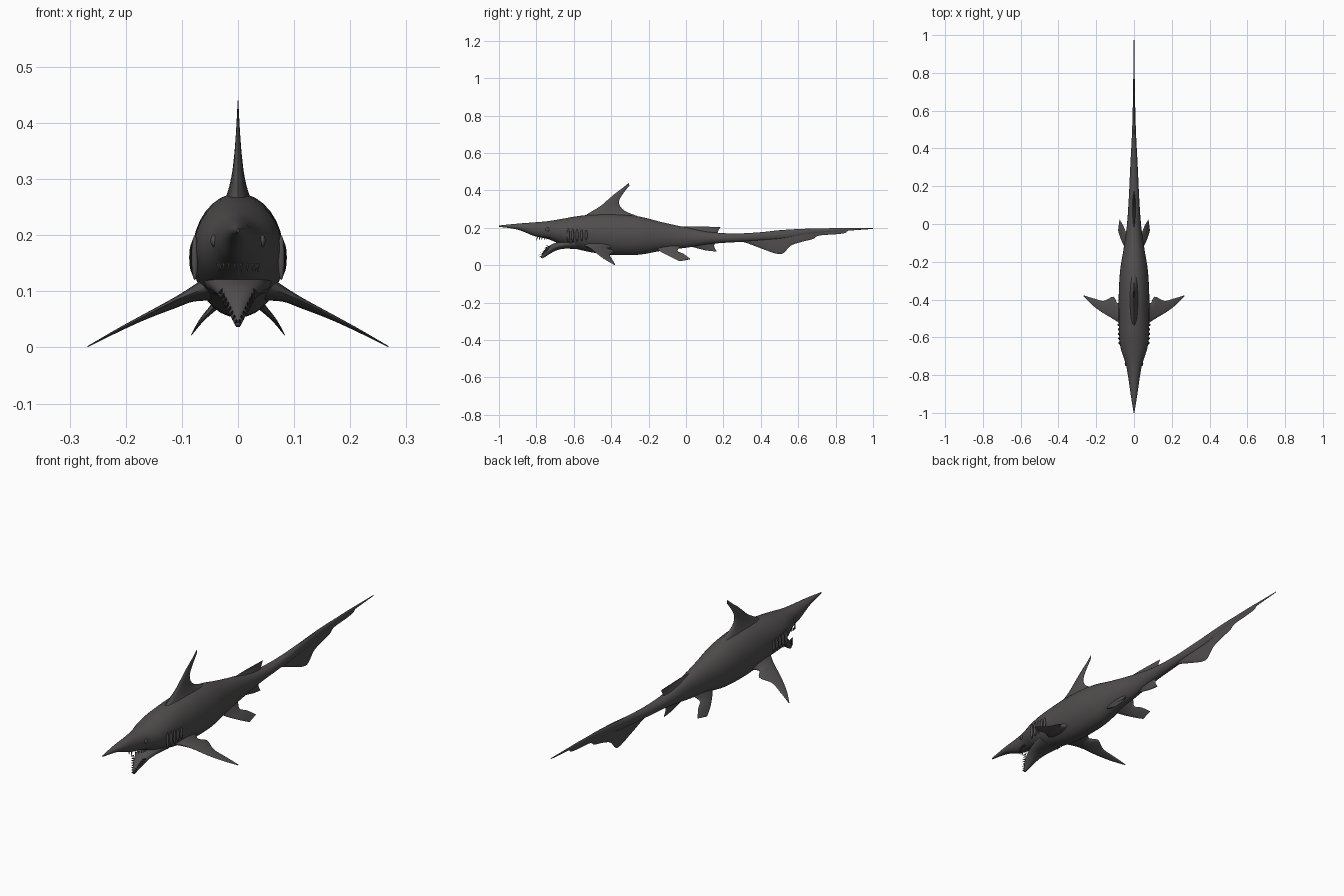
import bpy, math
from mathutils import Vector

cube = bpy.data.objects.get("Cube")
if cube:
    bpy.data.objects.remove(cube)

# One dark grey skin
skin = bpy.data.materials.new("dark grey skin")
skin.use_nodes = True
GREY = (0.08, 0.076, 0.075, 1)
skin.diffuse_color = GREY
bsdf = skin.node_tree.nodes["Principled BSDF"]
bsdf.inputs["Base Color"].default_value = GREY
bsdf.inputs["Roughness"].default_value = 0.7


def finish(obj, mirror=False):
    obj.data.materials.append(skin)
    if mirror:
        mod = obj.modifiers.new("Mirror", 'MIRROR')
        mod.use_mirror_merge = False
    bpy.ops.object.select_all(action='DESELECT')
    obj.select_set(True)
    bpy.context.view_layer.objects.active = obj
    bpy.ops.object.shade_smooth_by_angle(angle=math.radians(50))
    return obj


def catmull(p, i, t):
    a, b, c, d = (p[min(max(k, 0), len(p) - 1)] for k in range(i - 1, i + 3))
    return b + 0.5 * t * (c - a + t * (2 * a - 5 * b + 4 * c - d + t * (3 * (b - c) + d - a)))


def loft(name, stations, normal=(1, 0, 0), sides=20, steps=4, mirror=False):
    """Skin elliptical sections given as (edge, opposite edge, half thickness)."""
    leads = [Vector(s[0]) for s in stations]
    trails = [Vector(s[1]) for s in stations]
    thick = [s[2] for s in stations]
    normal = Vector(normal).normalized()
    verts = []
    spans = [(i, k / steps) for i in range(len(stations) - 1) for k in range(steps)]
    spans.append((len(stations) - 2, 1.0))
    for i, t in spans:
        a, b = catmull(leads, i, t), catmull(trails, i, t)
        w = max(catmull(thick, i, t), 0.0008)
        for s in range(sides):
            ang = math.tau * s / sides
            verts.append((a + b) / 2 + (a - b) / 2 * math.cos(ang) + normal * w * math.sin(ang))
    n = len(spans)
    faces = [(r * sides + s, r * sides + (s + 1) % sides,
              (r + 1) * sides + (s + 1) % sides, (r + 1) * sides + s)
             for r in range(n - 1) for s in range(sides)]
    faces += [tuple(reversed(range(sides))), tuple(range((n - 1) * sides, n * sides))]
    mesh = bpy.data.meshes.new(name)
    mesh.from_pydata(verts, [], faces)
    mesh.update()
    obj = bpy.data.objects.new(name, mesh)
    bpy.context.collection.objects.link(obj)
    bpy.context.view_layer.objects.active = obj
    obj.select_set(True)
    bpy.ops.object.mode_set(mode='EDIT')
    bpy.ops.mesh.select_all(action='SELECT')
    bpy.ops.mesh.normals_make_consistent(inside=False)
    bpy.ops.object.mode_set(mode='OBJECT')
    return finish(obj, mirror)


def flat(rows):
    """Midline sections from (y, z, y, z, half thickness)."""
    return [((0, a, b), (0, c, d), w) for a, b, c, d, w in rows]


def upright(rows):
    """Vertical sections from (y, top, bottom, half thickness)."""
    return [((0, y, t), (0, y, b), w) for y, t, b, w in rows]


# Body with long pointed snout
loft("body", upright([
    (-1, .212, .205, .002), (-.9, .222, .19, .018), (-.81, .229, .155, .031),
    (-.74, .235, .14, .044), (-.66, .248, .108, .07), (-.58, .262, .085, .079),
    (-.48, .272, .064, .081), (-.38, .274, .054, .081), (-.25, .26, .056, .074),
    (-.13, .23, .077, .055), (0, .202, .093, .037), (.15, .175, .115, .027),
    (.3, .17, .125, .02), (.5, .184, .14, .01), (.7, .194, .17, .005),
    (1, .198, .194, .001)]), sides=32)

# Midline fins
loft("dorsal_fin", flat([
    (-.57, .245, -.2, .235, .036), (-.52, .278, -.26, .262, .021),
    (-.46, .314, -.33, .292, .012), (-.415, .352, -.358, .33, .007),
    (-.375, .386, -.345, .37, .004), (-.305, .436, -.303, .425, .001)]))
loft("dorsal_fin_tip", flat([
    (-.35, .404, -.34, .39, .002), (-.305, .44, -.303, .437, .001)]), sides=8)
loft("second_dorsal_fin", flat([
    (-.07, .19, .165, .16, .014), (-.03, .204, .172, .182, .006),
    (.005, .208, .185, .204, .002)]))
loft("anal_fin", flat([
    (.0, .108, .17, .13, .012), (.06, .09, .15, .105, .006),
    (.11, .078, .165, .072, .002)]))
loft("tail_fin", upright([
    (.2, .165, .13, .012), (.3, .17, .125, .009), (.4, .176, .09, .007),
    (.48, .185, .062, .005), (.52, .188, .064, .004), (.56, .191, .104, .004),
    (.62, .194, .125, .004), (.68, .196, .14, .003), (.71, .196, .158, .003),
    (.8, .198, .165, .002), (.85, .198, .172, .002), (.88, .198, .188, .001),
    (1, .198, .194, .001)]))

# Paired fins
loft("pectoral_fins", [
    ((.05, -.55, .108), (.05, -.38, .1), .022),
    ((.085, -.52, .095), (.085, -.42, .09), .012),
    ((.12, -.497, .08), (.11, -.385, .076), .008),
    ((.17, -.467, .054), (.16, -.407, .056), .005),
    ((.22, -.43, .028), (.21, -.395, .032), .003),
    ((.268, -.382, .001), (.266, -.378, .003), .001)],
    normal=(.45, 0, .9), mirror=True)
loft("pelvic_fins", [
    ((.02, -.17, .095), (.02, -.03, .1), .014),
    ((.045, -.13, .069), (.04, -.045, .076), .007),
    ((.07, -.08, .043), (.055, -.012, .06), .004),
    ((.084, -.035, .021), (.076, .024, .032), .001)],
    normal=(.7, 0, .7), mirror=True)

# Hanging lower jaw
loft("lower_jaw", flat([
    (-.62, .15, -.57, .085, .06), (-.68, .125, -.645, .088, .046),
    (-.72, .11, -.69, .08, .035), (-.75, .088, -.725, .062, .023),
    (-.77, .06, -.752, .045, .011), (-.775, .04, -.768, .036, .004)]))


def blob(name, loc, scale):
    bpy.ops.mesh.primitive_uv_sphere_add(segments=16, ring_count=10, radius=1, location=(0, 0, 0))
    obj = bpy.context.object
    obj.name = name
    for v in obj.data.vertices:
        v.co = Vector(loc) + Vector(v.co[k] * scale[k] for k in range(3))
    return finish(obj, mirror=True)


def tooth(name, base, tip, radius=.004):
    base, tip = Vector(base), Vector(tip)
    loc = (base + tip) / 2
    aim = (tip - base).to_track_quat('Z', 'Y')
    bpy.ops.mesh.primitive_cone_add(vertices=6, radius1=radius, radius2=0,
                                    depth=(tip - base).length)
    obj = bpy.context.object
    obj.name = name
    for v in obj.data.vertices:
        v.co = aim @ v.co + loc
    obj.location = (0, 0, 0)
    finish(obj, mirror=True)


# Teeth along both jaws
for i in range(8):
    t = i / 7
    x = .028 * (1 - t) + .003
    y, z = -.735 - .037 * t, .098 - .055 * t
    tooth("lower_tooth", (x, y + .006, z), (x * .9, y - .017, z + .008))
for i in range(6):
    t = i / 5
    x, y = .036 - .03 * t * t, -.73 - .065 * t
    tooth("upper_tooth", (x, y, .15), (x, y - .003, .132), .003)

# Eyes and gill ridges
blob("eyes", (.043, -.74, .19), (.006, .011, .011))
for i in range(5):
    blob("gill_ridge", (.077 + .001 * i, -.63 + .024 * i, .16), (.006, .007, .04 - .003 * i))
